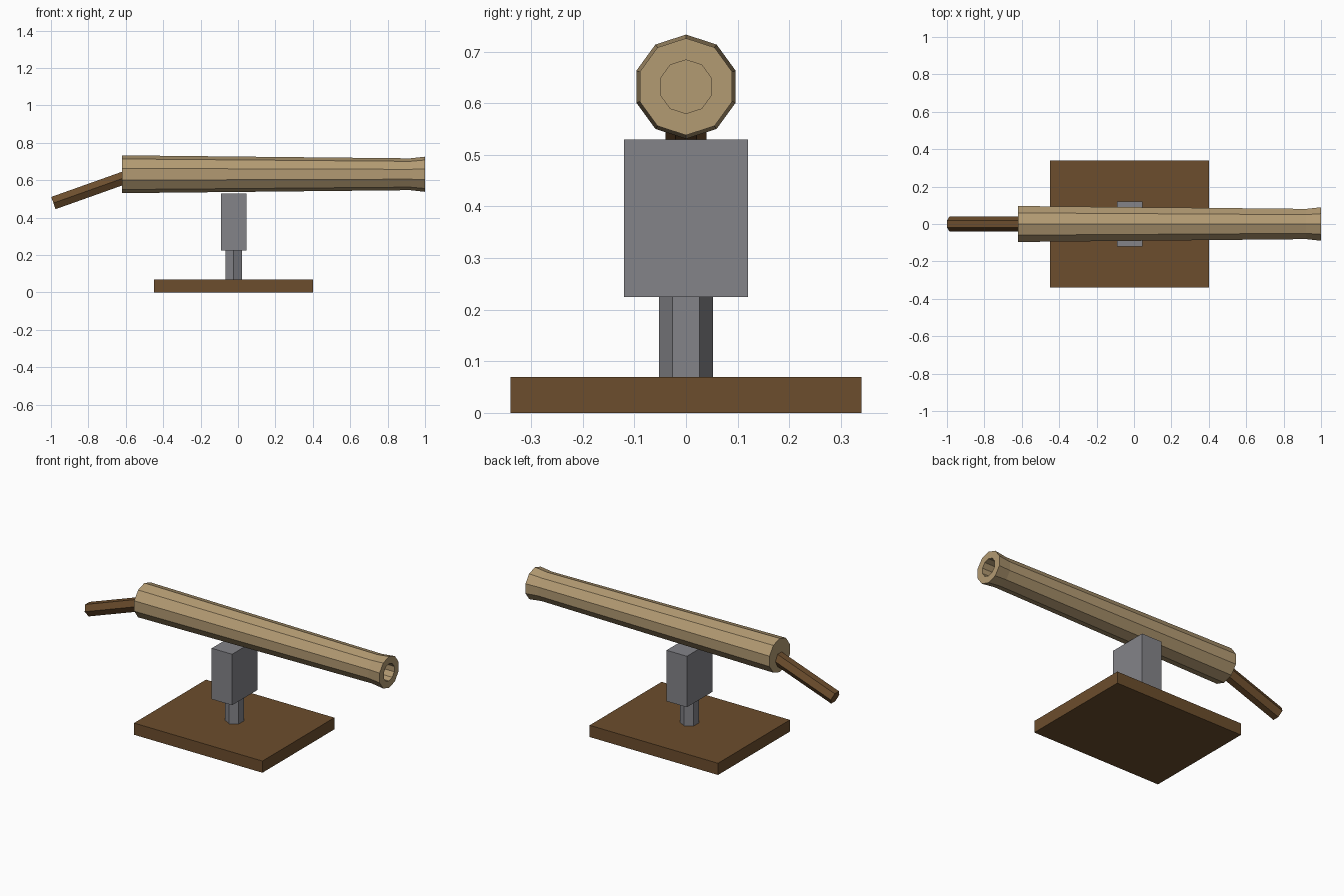
import bpy, bmesh
from math import sin, cos, pi
from mathutils import Vector

cube = bpy.data.objects.get("Cube")
if cube:
    bpy.data.objects.remove(cube, do_unlink=True)


def material(name, rgb):
    mat = bpy.data.materials.new(name)
    mat.use_nodes = True
    mat.diffuse_color = (*rgb, 1)
    mat.node_tree.nodes["Principled BSDF"].inputs["Base Color"].default_value = (*rgb, 1)
    return mat


tan = material("tan_barrel", (0.45, 0.325, 0.17))
brown = material("brown_wood", (0.15, 0.075, 0.026))
grey = material("grey_metal", (0.23, 0.23, 0.25))


def finish(name, bm, mat):
    bmesh.ops.recalc_face_normals(bm, faces=bm.faces)
    mesh = bpy.data.meshes.new(name)
    bm.to_mesh(mesh)
    bm.free()
    mesh.materials.append(mat)
    obj = bpy.data.objects.new(name, mesh)
    bpy.context.collection.objects.link(obj)
    return obj


def box(name, low, high, mat):
    low, high = Vector(low), Vector(high)
    bm = bmesh.new()
    bmesh.ops.create_cube(bm, size=1)
    bmesh.ops.scale(bm, vec=high - low, verts=bm.verts)
    bmesh.ops.translate(bm, vec=(low + high) / 2, verts=bm.verts)
    return finish(name, bm, mat)


def turned(name, origin, axis, profile, sides, phase, mat):
    """Revolve (distance, radius) pairs about an axis and cap both ends."""
    axis = Vector(axis).normalized()
    u = Vector((0, 1, 0))
    v = axis.cross(u)
    bm = bmesh.new()
    rings = []
    for dist, radius in profile:
        angles = [phase + 2 * pi * i / sides for i in range(sides)]
        rings.append([bm.verts.new(Vector(origin) + axis * dist
                                   + radius * (u * cos(a) + v * sin(a))) for a in angles])
    for a, b in zip(rings, rings[1:]):
        for i in range(sides):
            j = (i + 1) % sides
            bm.faces.new((a[i], a[j], b[j], b[i]))
    bm.faces.new(rings[0])
    bm.faces.new(rings[-1])
    return finish(name, bm, mat)


# Stand: wooden base, short hexagonal post and metal mount block
box("base", (-0.45, -0.34, 0), (0.4, 0.34, 0.07), brown)
turned("post", (-0.023, 0, 0.06), (0, 0, 1), [(0, 0.052), (0.18, 0.052)], 6, 0, grey)
box("mount_block", (-0.09, -0.12, 0.225), (0.045, 0.12, 0.53), grey)

# Tapered barrel with flared muzzle and a blind bore
turned("barrel", (0, 0, 0.632), (1, 0, 0),
       [(-0.62, 0.101), (0.92, 0.085), (1, 0.094), (1, 0.052), (0.4, 0.052)],
       10, pi / 2, tan)

# Sloping tiller handle at the breech
start, end = Vector((-0.54, 0, 0.637)), Vector((-0.987, 0, 0.478))
turned("handle", start, end - start, [(0, 0.04), ((end - start).length, 0.04)], 6, 0, brown)
